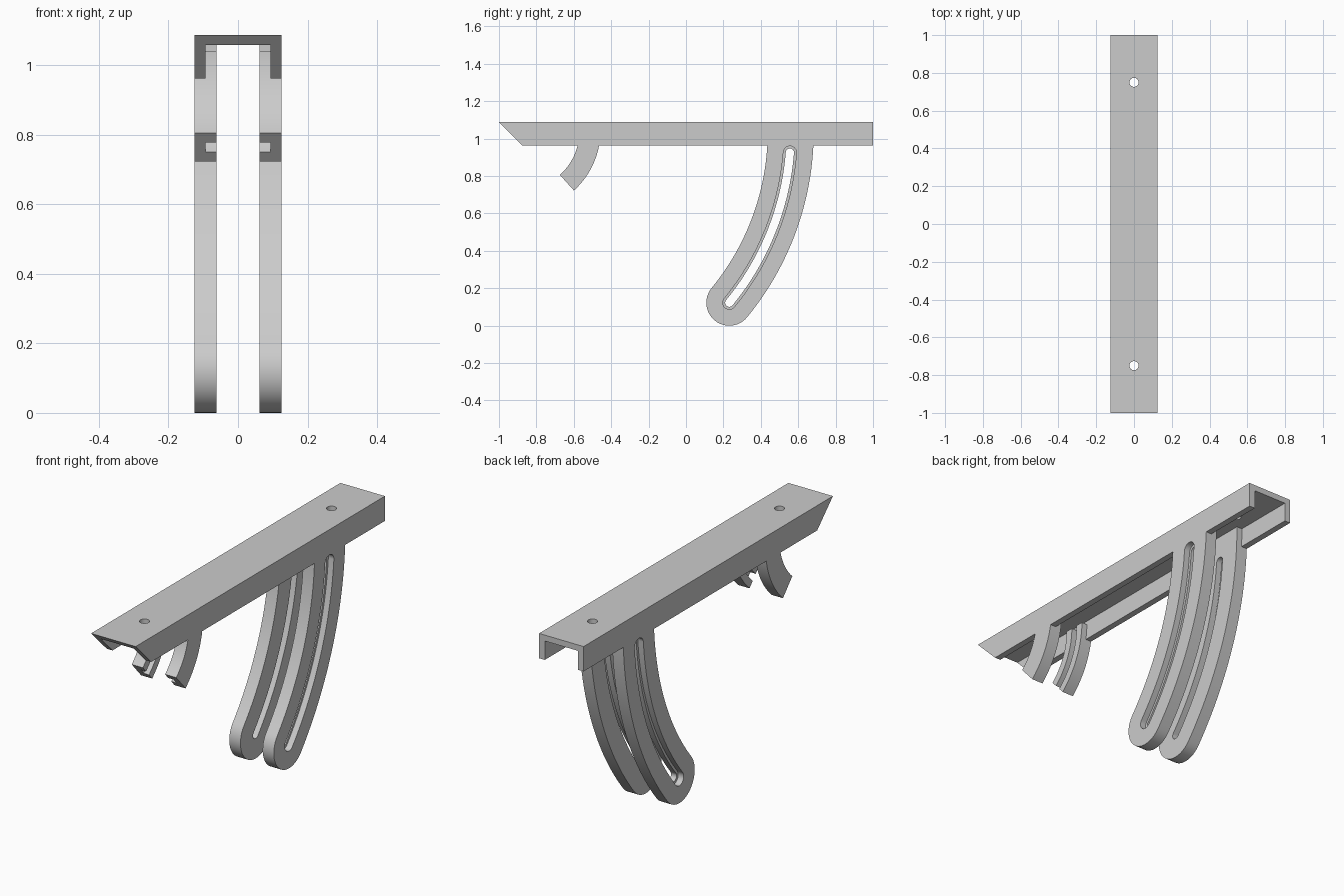
import bpy
import bmesh
from math import cos, sin, pi, radians

old = bpy.data.objects.get("Cube")
if old:
    bpy.data.objects.remove(old)

grey = bpy.data.materials.new("plain_grey")
grey.use_nodes = True
grey.diffuse_color = (0.6, 0.6, 0.6, 1)
grey.node_tree.nodes["Principled BSDF"].inputs["Base Color"].default_value = (0.6, 0.6, 0.6, 1)

HALF, INNER = 0.125, 0.093              # channel half width, inside of its walls
RIM, CEILING, TOP = 0.962, 1.058, 1.088  # channel heights
PIVOT_Y, PIVOT_Z = -0.885, 1.04         # shared centre of all the arcs
LEG_IN = 0.0625                         # inner face of legs and hooks


def prism(name, outline, x0, x1):
    """Extrude a (y, z) outline from x0 to x1."""
    bm = bmesh.new()
    face = bm.faces.new([bm.verts.new((x0, y, z)) for y, z in outline])
    moved = bmesh.ops.extrude_face_region(bm, geom=[face])["geom"]
    verts = [v for v in moved if isinstance(v, bmesh.types.BMVert)]
    bmesh.ops.translate(bm, verts=verts, vec=(x1 - x0, 0, 0))
    bmesh.ops.recalc_face_normals(bm, faces=bm.faces)
    mesh = bpy.data.meshes.new(name)
    bm.to_mesh(mesh)
    bm.free()
    mesh.materials.append(grey)
    obj = bpy.data.objects.new(name, mesh)
    bpy.context.collection.objects.link(obj)
    return obj


def long_box(name, x0, x1, z0, z1):
    """A bar longer than the channel, for cutting."""
    return prism(name, [(-1.2, z0), (1.2, z0), (1.2, z1), (-1.2, z1)], x0, x1)


def arc_point(r, a):
    return PIVOT_Y + r * cos(a), PIVOT_Z - r * sin(a)


def band(radius, half, start, end, round_start=False, round_end=False, steps=48):
    """Outline of a curved strip around the pivot, angles in degrees below level."""
    a0, a1 = radians(start), radians(end)
    angles = [a0 + (a1 - a0) * i / steps for i in range(steps + 1)]

    def cap(a, first):
        cy, cz = arc_point(radius, a)
        turns = [first + pi * i / 24 for i in range(1, 24)]
        return [(cy + half * cos(a + t), cz - half * sin(a + t)) for t in turns]

    pts = [arc_point(radius + half, a) for a in angles]
    if round_end:
        pts += cap(a1, 0)
    pts += [arc_point(radius - half, a) for a in reversed(angles)]
    if round_start:
        pts += cap(a0, pi)
    return pts


def finish(obj, cutters, mirrored=False):
    """Cut, mirror and shade one part, then drop its cutters."""
    for c in cutters:
        c.hide_render = True
        mod = obj.modifiers.new("cut", "BOOLEAN")
        mod.operation, mod.solver, mod.object = "DIFFERENCE", "EXACT", c
    if mirrored:
        obj.modifiers.new("mirror", "MIRROR").use_axis = (True, False, False)
    bpy.context.view_layer.update()
    graph = bpy.context.evaluated_depsgraph_get()
    mesh = bpy.data.meshes.new_from_object(obj.evaluated_get(graph))
    obj.modifiers.clear()
    obj.data = mesh
    for c in cutters:
        bpy.data.objects.remove(c)
    bpy.ops.object.select_all(action="DESELECT")
    obj.select_set(True)
    bpy.context.view_layer.objects.active = obj
    bpy.ops.object.shade_smooth_by_angle(angle=radians(30))


# Channel with a mitred front end and two screw holes
channel = prism("channel", [(-1, TOP), (-1 + TOP - RIM, RIM), (1, RIM), (1, TOP)], -HALF, HALF)
cuts = [long_box("hollow", -INNER, INNER, 0.8, CEILING)]
for y in (-0.75, 0.75):
    ring = [2 * pi * i / 32 for i in range(32)]
    hole = prism("hole", [(0.024 * cos(t), 0.024 * sin(t)) for t in ring], -0.2, 0.2)
    hole.rotation_euler = (0, pi / 2, 0)
    hole.location = (0, y, TOP)
    cuts.append(hole)
finish(channel, cuts)

# Curved legs with a stepped slot, wider on the outer face, trimmed to fit the channel
R_LEG, LEG_END, SLOT_TOP = 1.445, 39.4, 4.56
legs = prism("slotted_legs", band(R_LEG, 0.123, -1.5, LEG_END, round_end=True), LEG_IN, HALF)
slots = [prism("slot", band(R_LEG, half, SLOT_TOP, LEG_END, True, True), x0, 0.2)
         for half, x0 in ((0.035, 0.094), (0.022, 0.0))]
rooms = [long_box("wall_room", INNER, 0.3, RIM, 1.3),
         long_box("roof_room", -0.1, 0.3, CEILING, 1.4)]
finish(legs, slots + rooms, mirrored=True)

# Short curved hooks with a groove along the inner face
R_HOOK, HOOK_END = 0.371, 48
hooks = prism("grooved_hooks", band(R_HOOK, 0.056, 0, HOOK_END), LEG_IN, HALF)
groove = prism("groove", band(R_HOOK, 0.018, -10, HOOK_END + 10), 0.0, INNER)
finish(hooks, [groove, long_box("wall_room", INNER, 0.3, RIM, 1.3)], mirrored=True)
